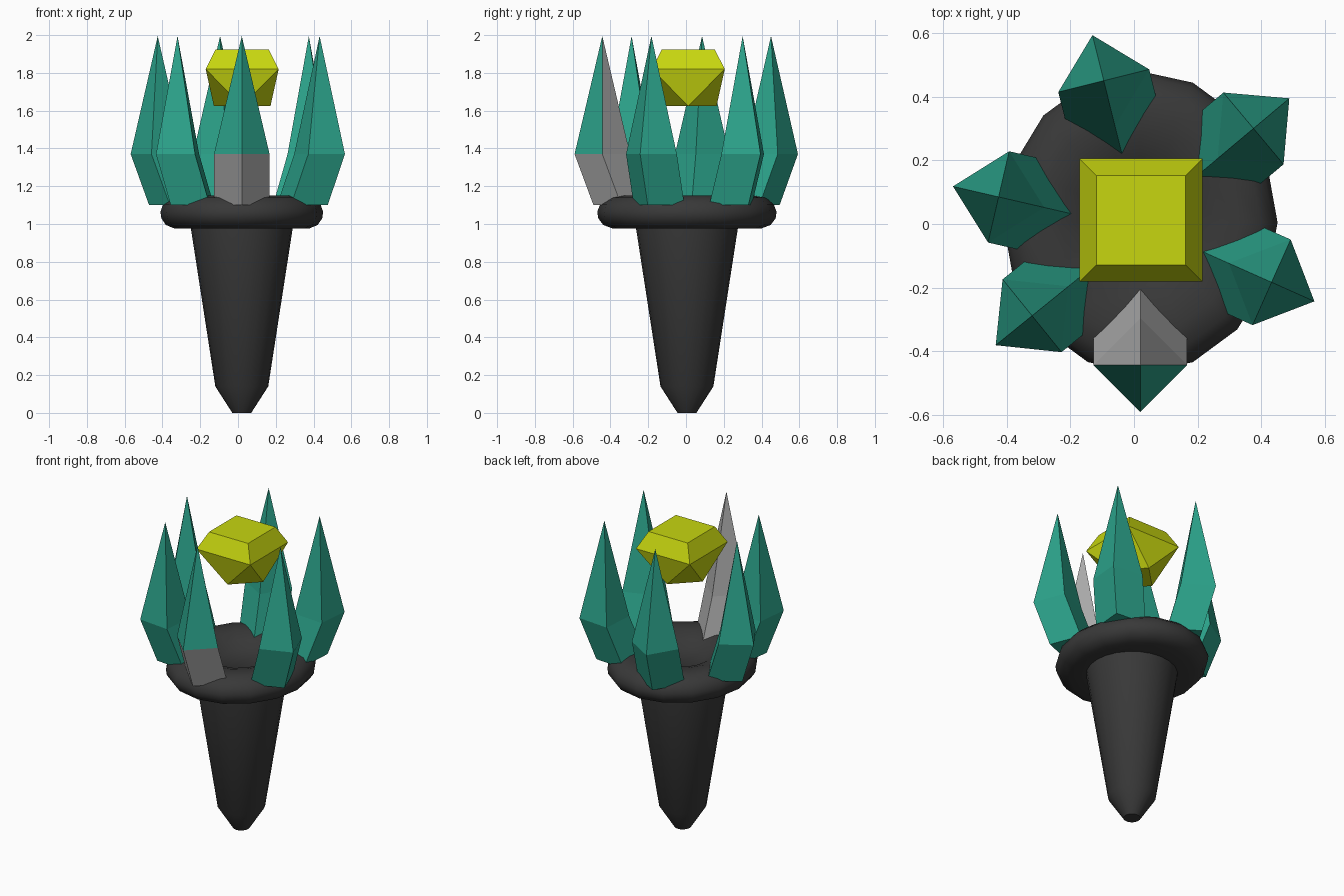
import bpy, bmesh, math
from mathutils import Vector

if "Cube" in bpy.data.objects:
    bpy.data.objects.remove(bpy.data.objects["Cube"])

CX, CY = 0.02, 0.005


def material(name, rgb):
    m = bpy.data.materials.new(name)
    m.diffuse_color = (*rgb, 1)
    m.use_nodes = True
    m.node_tree.nodes["Principled BSDF"].inputs["Base Color"].default_value = m.diffuse_color
    return m


DARK = material("dark_metal", (0.04, 0.04, 0.04))
TEAL = material("teal_crystal", (0.025, 0.37, 0.26))
LIME = material("lime_gem", (0.57, 0.67, 0.005))
PLAIN = material("plain_grey", (0.4, 0.4, 0.4))


def make_object(name, bm, mats):
    bmesh.ops.recalc_face_normals(bm, faces=bm.faces)
    me = bpy.data.meshes.new(name)
    bm.to_mesh(me)
    bm.free()
    ob = bpy.data.objects.new(name, me)
    bpy.context.collection.objects.link(ob)
    for m in mats:
        me.materials.append(m)
    return ob


def bridge(bm, a, b):
    n = len(a)
    return [bm.faces.new((a[i], a[(i + 1) % n], b[(i + 1) % n], b[i])) for i in range(n)]


def lathe(name, profile, sides, mat, sx=1.0, sy=1.0):
    """Closed solid of revolution, capped flat at both ends of the profile."""
    bm = bmesh.new()
    rings = []
    for r, z in profile:
        rings.append([bm.verts.new((CX + sx * r * math.cos(2 * math.pi * i / sides),
                                    CY + sy * r * math.sin(2 * math.pi * i / sides), z))
                      for i in range(sides)])
    for a, b in zip(rings, rings[1:]):
        bridge(bm, a, b)
    bm.faces.new(rings[0])
    bm.faces.new(rings[-1])
    ob = make_object(name, bm, [mat])
    bpy.ops.object.select_all(action='DESELECT')
    ob.select_set(True)
    bpy.context.view_layer.objects.active = ob
    bpy.ops.object.shade_smooth_by_angle(angle=math.radians(35))
    return ob


# Tapered handle
lathe("handle", [(0.05, 0), (0.14, 0.14), (0.27, 0.98), (0.27, 1.02)], 24, DARK)

# Rounded collar with a dished top
lathe("collar", [(0.26, 0.975), (0.37, 0.975), (0.42, 0.995), (0.445, 1.03), (0.45, 1.065),
                 (0.435, 1.105), (0.395, 1.14), (0.33, 1.152), (0.26, 1.145),
                 (0.19, 1.12), (0.13, 1.085)], 16, DARK, 0.957, 1.055)


# Crystal prongs: (x, y) of the tip and the direction each one faces
def crystal(name, x, y, degrees, two_tone=False):
    out = Vector((math.cos(math.radians(degrees)), math.sin(math.radians(degrees)), 0))
    side = Vector((-out.y, out.x, 0))
    bm = bmesh.new()

    def section(shift, z):
        c = Vector((x, y, z)) + out * shift
        return [bm.verts.new(c + d * 0.147) for d in (out, side, -out, -side)]

    low, mid = section(-0.10, 1.10), section(0, 1.37)
    tip = bm.verts.new((x, y, 1.995))
    grey = bridge(bm, low, mid)
    bm.faces.new(low)
    for i in range(4):
        f = bm.faces.new((mid[i], mid[(i + 1) % 4], tip))
        if i in (1, 2):
            grey.append(f)
    if two_tone:
        for f in grey:
            f.material_index = 1
    make_object(name, bm, [TEAL, PLAIN])


TIPS = [(0.02, -0.443, -90), (0.432, -0.183, -24), (0.375, 0.30, 40), (-0.095, 0.45, 104),
        (-0.425, 0.085, 167), (-0.32, -0.288, 219)]
for i, (x, y, a) in enumerate(TIPS):
    crystal(f"crystal_prong_{i + 1}", x, y, a, two_tone=(i == 0))

# Floating gem: square table, square girdle, turned square base
bm = bmesh.new()


def square(radius, z, turn):
    return [bm.verts.new((0.022 + radius * math.cos(math.radians(turn + 90 * i)),
                          0.012 + radius * math.sin(math.radians(turn + 90 * i)), z))
            for i in range(4)]


table, girdle, base = square(0.198, 1.925, 45), square(0.273, 1.82, 45), square(0.15, 1.625, 0)
bm.faces.new(table)
bm.faces.new(base)
bridge(bm, table, girdle)
for i in range(4):
    j = (i + 1) % 4
    bm.faces.new((girdle[i], base[i], base[j]))
    bm.faces.new((girdle[i], girdle[j], base[j]))
make_object("floating_gem", bm, [LIME])
